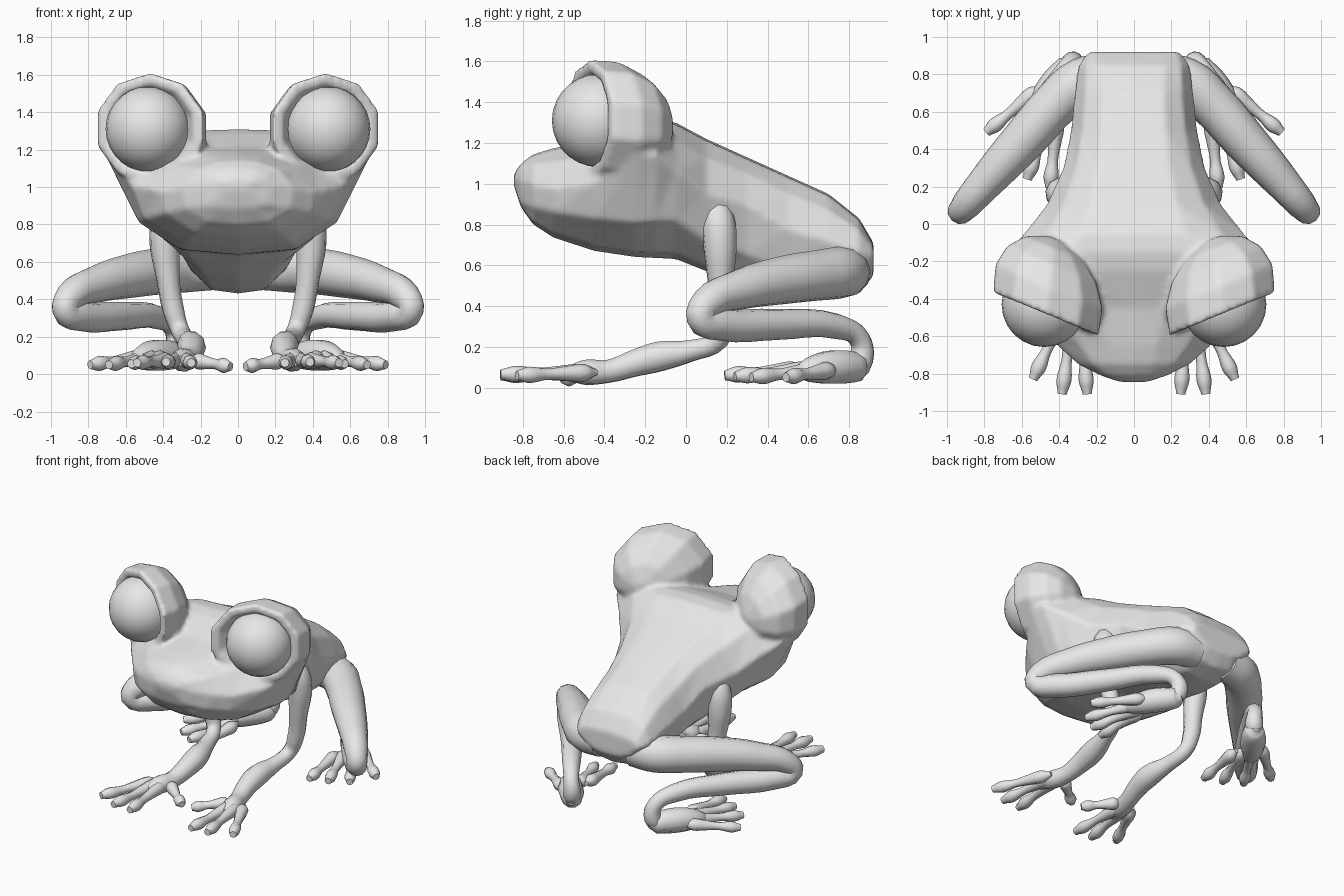
import bpy, bmesh, math
from mathutils import Vector

if "Cube" in bpy.data.objects:
    bpy.data.objects.remove(bpy.data.objects["Cube"])

skin = bpy.data.materials.new("plain_grey")
skin.use_nodes = True
GREY = (0.8, 0.8, 0.8, 1)
skin.diffuse_color = GREY
skin.node_tree.nodes["Principled BSDF"].inputs["Base Color"].default_value = GREY


def add_object(name, mesh):
    obj = bpy.data.objects.new(name, mesh)
    bpy.context.scene.collection.objects.link(obj)
    mesh.materials.clear()
    mesh.materials.append(skin)
    for face in mesh.polygons:
        face.use_smooth = True
    return obj


def loft(bm, rings):
    """Skin closed rings of points and cap both ends."""
    loops = [[bm.verts.new(p) for p in ring] for ring in rings]
    count = len(loops[0])
    for a, b in zip(loops, loops[1:]):
        for i in range(count):
            j = (i + 1) % count
            bm.faces.new((a[i], a[j], b[j], b[i]))
    bm.faces.new(loops[0][::-1])
    bm.faces.new(loops[-1])


def body_ring(y, bottom, lip_w, lip_z, cheek_w, cheek_z, top_w, top_z):
    half = [(lip_w * .58, bottom + (lip_z - bottom) * .16),
            (lip_w, lip_z), (cheek_w, cheek_z),
            ((cheek_w + top_w) * .54, cheek_z * .35 + top_z * .65),
            (top_w, top_z - .01)]
    right = [(-x, z) for x, z in reversed(half)]
    return [(x, y, z) for x, z in [(0, bottom)] + half + [(0, top_z)] + right]


def hood_ring(side, depth, radius):
    """Ring around the eye, tilted outward, moved back by depth."""
    centre = Vector((.472 - .12 * depth, -.48 + .98 * depth, 1.315 - .1 * depth))
    across = Vector((1, .41, 0))
    ring = []
    for i in range(10):
        a = math.tau * (i + .5) / 10
        p = centre + across * radius * math.cos(a) + Vector((0, 0, radius * math.sin(a)))
        ring.append((p.x * side, p.y, p.z))
    return ring


def limb(name, side, points, sides=8):
    """Tapered smooth tube through (x, y, z, radius) points."""
    curve = bpy.data.curves.new(name, "CURVE")
    curve.dimensions = "3D"
    curve.bevel_depth = 1
    curve.bevel_resolution = (sides - 4) // 2
    curve.resolution_u = 4
    curve.use_fill_caps = True
    spline = curve.splines.new("BEZIER")
    spline.radius_interpolation = "CARDINAL"
    spline.bezier_points.add(len(points) - 1)
    for bp, (x, y, z, r) in zip(spline.bezier_points, points):
        bp.co = (x * side, y, z)
        bp.radius = r
        bp.handle_left_type = bp.handle_right_type = "AUTO"
    helper = bpy.data.objects.new(name + "_path", curve)
    bpy.context.scene.collection.objects.link(helper)
    bpy.context.view_layer.update()
    deps = bpy.context.evaluated_depsgraph_get()
    mesh = bpy.data.meshes.new_from_object(helper.evaluated_get(deps))
    bpy.data.objects.remove(helper)
    mesh.name = name
    return add_object(name, mesh)


def digit(name, side, base, tip):
    """Thin finger or toe with a bulbous pad at the end."""
    a, b = Vector(base), Vector(tip)
    steps = ((0, .015), (.14, .042), (.35, .037), (.62, .028), (.84, .04), (1, .024))
    limb(name, side, [(*a.lerp(b, t), r) for t, r in steps])


# Torso and head: bottom, lip, cheek and top of each section
SECTIONS = [
    (-.845, .99, .05, 1, .08, 1.02, .05, 1.05),
    (-.81, .885, .15, .9, .18, 1.01, .09, 1.1),
    (-.75, .8, .28, .885, .3, 1, .11, 1.145),
    (-.65, .735, .39, .86, .41, .98, .12, 1.175),
    (-.45, .67, .5, .83, .57, 1.01, .18, 1.215),
    (-.25, .64, .53, .81, .7, 1.15, .34, 1.29),
    (-.15, .635, .53, .82, .68, 1.14, .35, 1.31),
    (-.05, .63, .5, .82, .59, 1.07, .28, 1.3),
    (.1, .57, .4, .72, .47, .95, .23, 1.22),
    (.3, .5, .31, .65, .38, .9, .19, 1.13),
    (.5, .45, .27, .58, .34, .78, .17, 1.04),
    (.7, .43, .25, .55, .32, .72, .16, .95),
    (.85, .46, .22, .55, .3, .67, .17, .83),
    (.92, .55, .17, .58, .25, .64, .17, .71),
]
bm = bmesh.new()
loft(bm, [body_ring(*s) for s in SECTIONS])

# Eye hoods with a recessed rim
HOOD = ((.07, .2), (0, .24), (0, .295), (.15, .3), (.27, .25), (.36, .16), (.41, .04))
for side in (1, -1):
    loft(bm, [hood_ring(side, d, r) for d, r in HOOD])
bmesh.ops.recalc_face_normals(bm, faces=bm.faces)
mesh = bpy.data.meshes.new("body")
bm.to_mesh(mesh)
bm.free()
body = add_object("body", mesh)
blend = body.modifiers.new("blend", "REMESH")
blend.mode = "VOXEL"
blend.voxel_size = .016
blend.use_smooth_shade = True
soften = body.modifiers.new("soften", "SMOOTH")
soften.factor = .5
soften.iterations = 6

# Limb paths for one side
HIND_LEG = [(.12, .79, .57, .12), (.28, .76, .565, .128), (.42, .64, .55, .124),
            (.58, .46, .525, .118), (.76, .26, .48, .1), (.9, .1, .41, .08),
            (.925, .07, .345, .07), (.84, .17, .31, .08), (.62, .45, .31, .076),
            (.42, .74, .3, .062), (.345, .85, .24, .052), (.33, .86, .14, .06),
            (.36, .83, .09, .05)]
HIND_FOOT = [(.32, .89, .1, .03), (.34, .85, .1, .07), (.44, .72, .1, .085),
             (.52, .6, .085, .06), (.55, .52, .07, .02)]
ARM = [(.33, .13, .96, .02), (.37, .15, .87, .07), (.39, .165, .74, .085),
       (.375, .17, .52, .064), (.345, .18, .34, .058), (.31, .16, .235, .05),
       (.275, .02, .18, .055), (.25, -.12, .155, .075), (.25, -.25, .12, .068),
       (.27, -.38, .08, .058), (.3, -.5, .075, .062), (.32, -.6, .07, .03)]
TOES = [(.79, .49, .05), (.69, .32, .05), (.57, .24, .055), (.45, .19, .06)]
FINGERS = [(.04, -.6, .04), (.25, -.91, .06), (.385, -.91, .065), (.54, -.83, .06)]

for side, word in ((1, "left"), (-1, "right")):
    # Eyeball
    bm = bmesh.new()
    bmesh.ops.create_uvsphere(bm, u_segments=24, v_segments=14, radius=.228)
    mesh = bpy.data.meshes.new(word + "_eyeball")
    bm.to_mesh(mesh)
    bm.free()
    add_object(word + "_eyeball", mesh).location = (.48 * side, -.43, 1.31)

    # Legs, arms and feet
    limb(word + "_hind_leg", side, HIND_LEG, 12)
    limb(word + "_hind_foot", side, HIND_FOOT, 10)
    limb(word + "_arm", side, ARM, 10)
    for i, tip in enumerate(TOES):
        digit(f"{word}_toe_{i + 1}", side, (.5 - .03 * i, .73 - .05 * i, .09), tip)
    for i, tip in enumerate(FINGERS):
        digit(f"{word}_finger_{i + 1}", side, (.25 + .035 * i, -.44, .075), tip)
